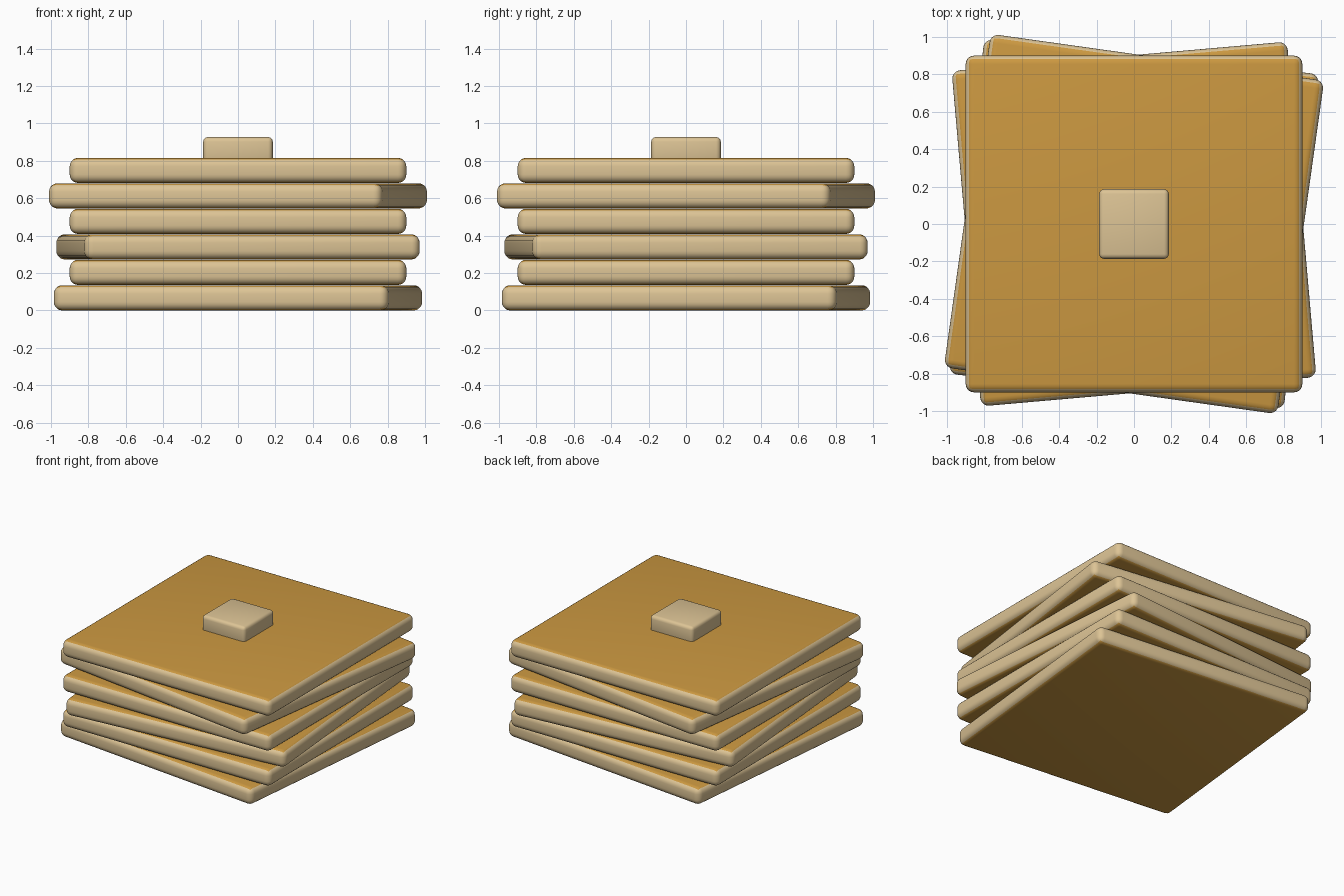
import bpy
import bmesh
import math

if "Cube" in bpy.data.objects:
    bpy.data.objects.remove(bpy.data.objects["Cube"])


def material(name, rgb):
    m = bpy.data.materials.new(name)
    m.diffuse_color = (*rgb, 1)
    m.use_nodes = True
    m.node_tree.nodes["Principled BSDF"].inputs["Base Color"].default_value = m.diffuse_color
    return m


golden = material("golden brown", (0.60, 0.315, 0.052))
tan = material("pale tan", (0.72, 0.55, 0.30))


def rounded_box(name, size, z0, z1, radius, segments, angle, mats):
    """Box from z0 to z1 with all edges rounded, turned about z."""
    bm = bmesh.new()
    bmesh.ops.create_cube(bm, size=1)
    bmesh.ops.scale(bm, vec=(size, size, z1 - z0), verts=bm.verts)
    bmesh.ops.bevel(bm, geom=bm.edges[:], offset=radius, segments=segments,
                    profile=0.5, affect='EDGES', clamp_overlap=True)
    bm.normal_update()
    for f in bm.faces:
        f.smooth = True
        # top and bottom take the second colour, the rim keeps the first
        if len(mats) > 1 and abs(f.normal.z) > 0.75:
            f.material_index = 1
    mesh = bpy.data.meshes.new(name)
    bm.to_mesh(mesh)
    bm.free()
    for m in mats:
        mesh.materials.append(m)
    ob = bpy.data.objects.new(name, mesh)
    ob.location.z = (z0 + z1) / 2
    ob.rotation_euler.z = math.radians(angle)
    bpy.context.collection.objects.link(ob)
    return ob


# Stack of square slices, every other one twisted
PITCH, THICK = 0.1363, 0.134
for i, angle in enumerate((-6, 0, 5, 0, -8, 0)):
    z = i * PITCH
    rounded_box(f"slice_{i + 1}", 1.8, z, z + THICK, 0.045, 5, angle, [tan, golden])

# Small pat on top, sunk slightly into the upper slice
rounded_box("butter_pat", 0.372, 0.785, 0.927, 0.025, 3, 0, [tan])
